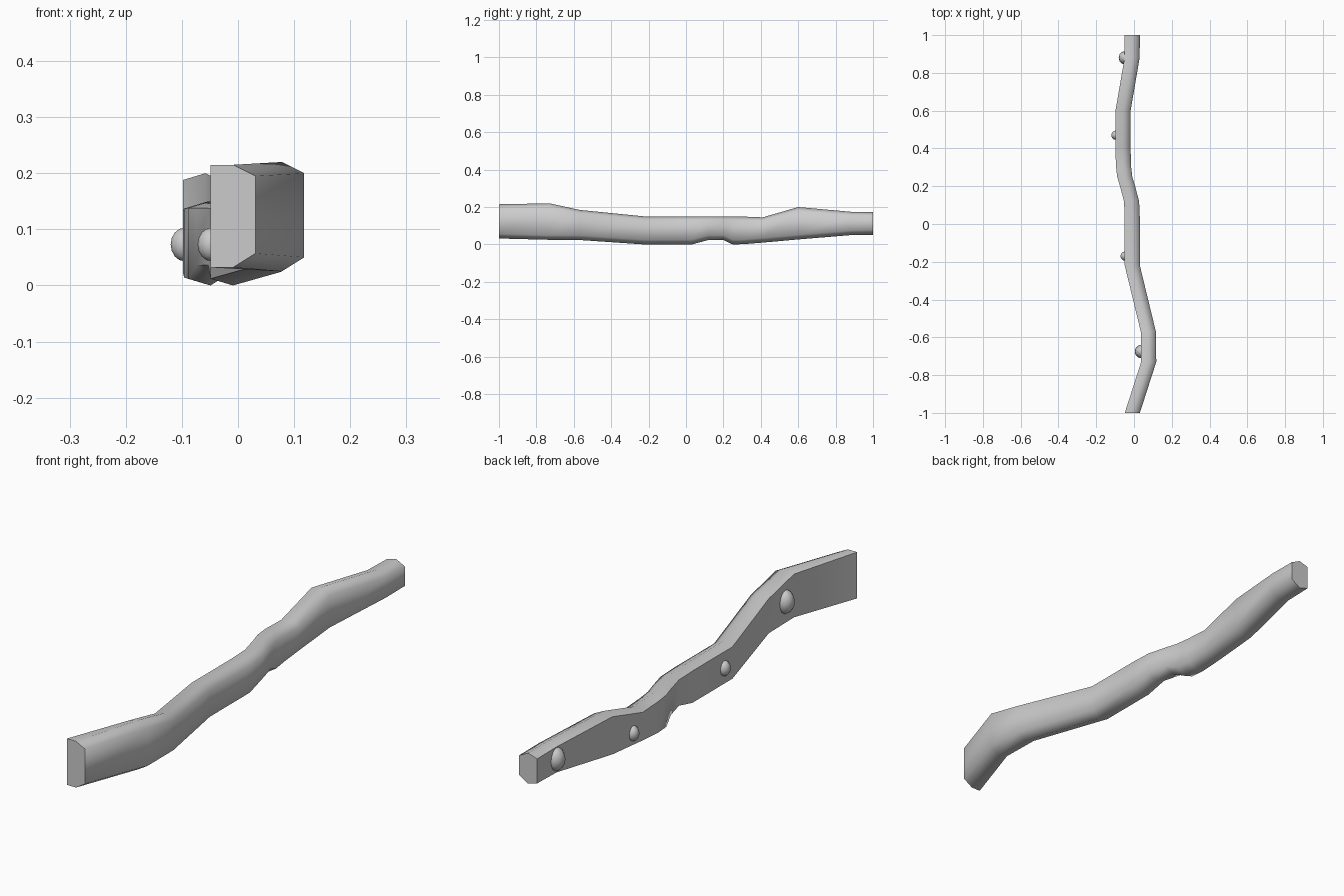
import bpy, bmesh, math

if "Cube" in bpy.data.objects:
    bpy.data.objects.remove(bpy.data.objects["Cube"])

# Stations along the branch: y, centre x, bottom z, top z
STATIONS = [
    (-1.00, -0.009, 0.032, 0.215),
    (-0.73, 0.078, 0.025, 0.220),
    (-0.57, 0.076, 0.024, 0.185),
    (-0.22, -0.009, 0.000, 0.150),
    (0.03, -0.009, 0.000, 0.150),
    (0.12, -0.013, 0.024, 0.150),
    (0.20, -0.034, 0.024, 0.150),
    (0.25, -0.049, 0.000, 0.150),
    (0.31, -0.056, 0.002, 0.149),
    (0.41, -0.058, 0.010, 0.145),
    (0.60, -0.058, 0.027, 0.200),
    (0.88, -0.010, 0.050, 0.175),
    (1.00, -0.009, 0.052, 0.173),
]
HALF = 0.040


def finish(obj, angle):
    bpy.ops.object.select_all(action='DESELECT')
    obj.select_set(True)
    bpy.context.view_layer.objects.active = obj
    bpy.ops.object.shade_smooth_by_angle(angle=math.radians(angle))


def build_branch():
    bm = bmesh.new()
    rings = []
    for y, cx, lo, hi in STATIONS:
        left = 0.0 if y == -1.0 else 0.012   # near end is square on the left
        section = [(-HALF, lo + left), (0, lo), (HALF, lo + 0.025),
                   (HALF, hi - 0.02), (0, hi), (-HALF, hi - left)]
        rings.append([bm.verts.new((cx + x, y, z)) for x, z in section])
    for a, b in zip(rings, rings[1:]):
        for i in range(6):
            j = (i + 1) % 6
            bm.faces.new((a[i], a[j], b[j], b[i]))
    bm.faces.new(rings[0])
    bm.faces.new(rings[-1])
    bmesh.ops.recalc_face_normals(bm, faces=bm.faces)
    mesh = bpy.data.meshes.new("branch")
    bm.to_mesh(mesh)
    bm.free()
    obj = bpy.data.objects.new("branch", mesh)
    bpy.context.collection.objects.link(obj)
    finish(obj, 70)


build_branch()

# Rounded knots on the left side: x, y, z, radius, height radius
KNOTS = [
    (-0.045, 0.88, 0.115, 0.036, 0.046),
    (-0.095, 0.47, 0.073, 0.025, 0.030),
    (-0.047, -0.17, 0.073, 0.025, 0.030),
    (0.040, -0.675, 0.120, 0.036, 0.046),
]
for n, (x, y, z, r, h) in enumerate(KNOTS, 1):
    bpy.ops.mesh.primitive_uv_sphere_add(segments=12, ring_count=8, radius=1,
                                         location=(x, y, z))
    knot = bpy.context.object
    knot.name = f"knot_{n}"
    knot.scale = (r, r, h)
    bpy.ops.object.transform_apply(location=False, rotation=False, scale=True)
    finish(knot, 60)
